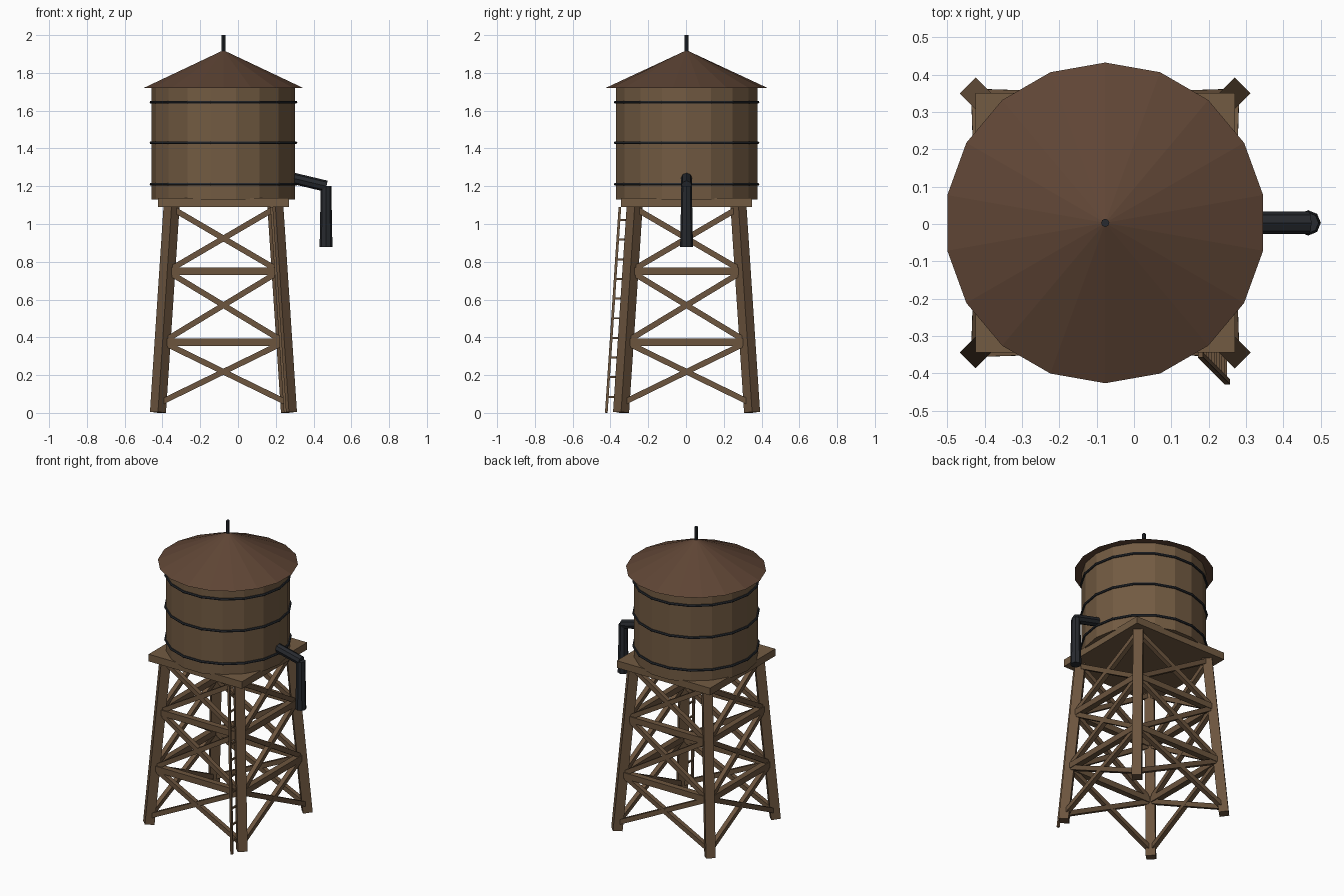
import bpy, math
from mathutils import Vector, Matrix

if "Cube" in bpy.data.objects:
    bpy.data.objects.remove(bpy.data.objects["Cube"])

CX, CY = -0.077, 0.003      # tower axis
TOP = 1.09                  # top of the legs


def material(name, rgb):
    m = bpy.data.materials.new(name)
    m.diffuse_color = (*rgb, 1)
    m.use_nodes = True
    m.node_tree.nodes["Principled BSDF"].inputs["Base Color"].default_value = m.diffuse_color
    return m


WOOD = material("wood", (0.15, 0.09, 0.048))
PLANK = material("plank_wood", (0.17, 0.105, 0.055))
ROOF = material("roof_wood", (0.115, 0.06, 0.036))
METAL = material("dark_metal", (0.02, 0.023, 0.028))


def finish(name, mat):
    ob = bpy.context.object
    ob.name = name
    ob.data.materials.append(mat)
    return ob


def beam(name, a, b, w, d, mat=WOOD, side=(1, 0, 0)):
    """Box from a to b; w is measured along the side direction, d across it."""
    a, b = Vector(a), Vector(b)
    z = (b - a).normalized()
    x = Vector(side)
    x = (x - z * x.dot(z)).normalized()
    y = z.cross(x)
    bpy.ops.mesh.primitive_cube_add(size=1)
    ob = finish(name, mat)
    rot = Matrix((x, y, z)).transposed().to_4x4()
    size = Matrix.Diagonal((w, d, (b - a).length, 1))
    ob.data.transform(Matrix.Translation((a + b) / 2) @ rot @ size)
    return ob


def tube(name, a, b, r1, r2, sides, mat, turn=0.0):
    """Cylinder or cone from a to b, with a vertex at the given turn."""
    a, b = Vector(a), Vector(b)
    bpy.ops.mesh.primitive_cone_add(vertices=sides, radius1=r1, radius2=r2,
                                    depth=(b - a).length)
    ob = finish(name, mat)
    rot = Vector((0, 0, 1)).rotation_difference(b - a).to_matrix().to_4x4()
    ob.data.transform(Matrix.Translation((a + b) / 2) @ rot
                      @ Matrix.Rotation(turn, 4, 'Z'))
    return ob


def spread(z):
    """Distance of the leg centre from the axis in x and y at height z."""
    return 0.347 - 0.072 * z / TOP


def leg_point(sx, sy, z):
    return Vector((CX + sx * spread(z), CY + sy * spread(z), z))


# splayed legs, turned to face the diagonals
corners = [(-1, -1), (1, -1), (1, 1), (-1, 1)]
for i, (sx, sy) in enumerate(corners):
    beam(f"leg_{i + 1}", leg_point(sx, sy, 0.003), leg_point(sx, sy, 1.1),
         0.06, 0.06, side=(sx, sy, 0))

# horizontal rails and crossed braces on all four sides
tiers = [0.05, 0.375, 0.75, 1.085]
for i in range(4):
    p, q = corners[i], corners[(i + 1) % 4]
    out = (p[0] + q[0], p[1] + q[1], 0)
    for z in tiers[1:3]:
        beam("horizontal_rail", leg_point(*p, z), leg_point(*q, z),
             0.04, 0.04, side=out)
    for lo, hi in zip(tiers, tiers[1:]):
        beam("cross_brace", leg_point(*p, lo), leg_point(*q, hi),
             0.03, 0.03, side=out)
        beam("cross_brace", leg_point(*q, lo), leg_point(*p, hi),
             0.03, 0.03, side=out)

# platform
beam("platform", (CX, CY, 1.09), (CX, CY, 1.138), 0.695, 0.695, PLANK)

# ladder beside the front right leg
def ladder_point(z, inward=0.0):
    t = 0.072 * z / TOP
    return Vector((0.25 - t, -0.422 + t + inward, z))


for inward in (0, 0.07):
    beam("ladder_rail", ladder_point(0.001, inward), ladder_point(1.09, inward),
         0.014, 0.014)
for i in range(10):
    z = 0.085 + 0.104 * i
    beam("ladder_rung", ladder_point(z), ladder_point(z, 0.07), 0.01, 0.01)

# tank with three hoops
tube("tank", (CX, CY, 1.13), (CX, CY, 1.725), 0.38, 0.38, 18, PLANK, math.pi / 2)
for z in (1.21, 1.43, 1.645):
    bpy.ops.mesh.primitive_torus_add(major_segments=18, minor_segments=6,
                                     major_radius=0.383, minor_radius=0.008,
                                     location=(CX, CY, z))
    finish("tank_hoop", METAL)

# conical roof and finial
tube("roof", (CX, CY, 1.72), (CX, CY, 1.92), 0.429, 0, 18, ROOF)
tube("finial", (CX, CY, 1.89), (CX, CY, 2.0), 0.011, 0.011, 8, METAL)

# outlet spout
tube("spout_arm", (0.25, CY, 1.252), (0.468, CY, 1.2), 0.03, 0.03, 8, METAL)
tube("spout_drop", (0.466, CY, 0.877), (0.466, CY, 1.2), 0.034, 0.028, 8, METAL)
